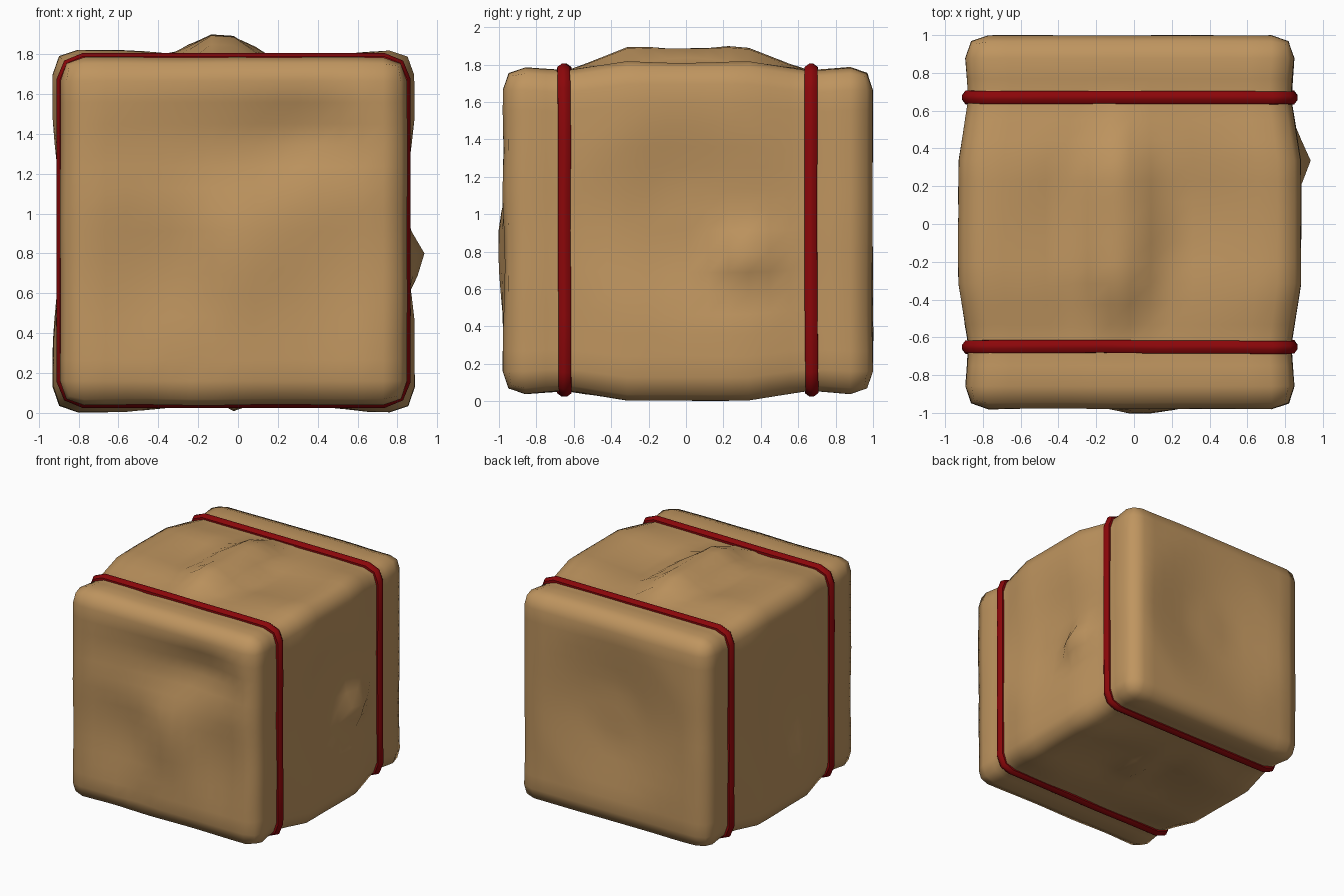
import bpy, bmesh, math
from mathutils import Vector, noise

if "Cube" in bpy.data.objects:
    bpy.data.objects.remove(bpy.data.objects["Cube"])

CENTRE = Vector((-0.022, 0.01, 0.912))
HALF = Vector((0.87, 0.988, 0.872))
R = 0.12


def material(name, colour):
    m = bpy.data.materials.new(name)
    m.diffuse_color = colour
    m.use_nodes = True
    m.node_tree.nodes["Principled BSDF"].inputs["Base Color"].default_value = m.diffuse_color
    return m


def finish(bm, name, mat, angle):
    bmesh.ops.recalc_face_normals(bm, faces=bm.faces)
    me = bpy.data.meshes.new(name)
    bm.to_mesh(me)
    bm.free()
    ob = bpy.data.objects.new(name, me)
    bpy.context.collection.objects.link(ob)
    me.materials.append(mat)
    bpy.context.view_layer.objects.active = ob
    ob.select_set(True)
    bpy.ops.object.shade_smooth_by_angle(angle=math.radians(angle))
    ob.select_set(False)


def lerp_table(t, table):
    for (a, va), (b, vb) in zip(table, table[1:]):
        if t <= b:
            return va + (vb - va) * max(0, t - a) / (b - a)
    return table[-1][1]


# Grid stations along an axis: rounded ends plus an even middle
def stations(half, n):
    k = half - R
    return [-half] + [-k + 2 * k * i / n for i in range(n + 1)] + [half]


# Rounded edges, a little fuller than a true arc
def rounded(p):
    c = Vector([max(-(h - R), min(h - R, v)) for v, h in zip(p, HALF)])
    d = p - c
    return c + (d.normalized() * R).lerp(d, 0.12)


# Pinched under the straps, bulging between them
PINCH = [(0.0, 1.042), (0.32, 1.042), (0.66, 0.98), (0.86, 1.0), (1.0, 1.0)]

# Crumples: axis, side, centre and radii on the other two axes, height, plateau
CRUMPLES = [
    (2, 1, (-0.08, 0.0), (0.24, 0.62), 0.125, 0.5),    # fold on top
    (2, 1, (0.1, 0.0), (0.75, 0.6), -0.06, 0.35),
    (2, 1, (-0.33, -0.45), (0.14, 0.25), -0.02, 0.0),
    (2, -1, (0.05, 0.0), (0.7, 0.62), -0.065, 0.35),   # underside
    (2, -1, (0.0, 0.1), (0.12, 0.4), 0.06, 0.2),
    (0, 1, (0.0, 0.97), (0.65, 0.55), -0.06, 0.35),    # right
    (0, 1, (0.32, 0.78), (0.22, 0.18), 0.1, 0.0),
    (0, 1, (0.3, 0.58), (0.3, 0.14), -0.025, 0.0),
    (0, -1, (0.0, 0.9), (0.55, 0.65), -0.065, 0.25),   # left
    (1, -1, (0.0, 1.33), (0.8, 0.34), -0.055, 0.15),   # front
    (1, -1, (0.35, 1.38), (0.4, 0.26), -0.05, 0.1),
    (1, -1, (0.38, 1.25), (0.12, 0.12), 0.03, 0.0),
    (1, -1, (0.0, 0.8), (0.25, 0.35), 0.03, 0.2),
    (1, -1, (-0.4, 0.7), (0.42, 0.5), -0.04, 0.2),
    (1, -1, (0.5, 0.7), (0.3, 0.5), -0.03, 0.2),
    (1, -1, (-0.25, 0.2), (0.2, 0.12), -0.03, 0.0),
    (1, 1, (0.0, 0.95), (0.7, 0.7), -0.065, 0.35),     # back
]


def crumple(p):
    q = p.copy()
    for ax, side, c, rad, height, flat in CRUMPLES:
        if (p[ax] - CENTRE[ax]) * side < HALF[ax] * 0.9:
            continue
        o = [i for i in range(3) if i != ax]
        d = math.hypot((p[o[0]] - c[0]) / rad[0], (p[o[1]] - c[1]) / rad[1])
        w = min(1, max(0, (1 - d) / (1 - flat)))
        q[ax] += side * height * w
    for ax in range(3):
        s = (p[ax] - CENTRE[ax]) / HALF[ax]
        if abs(s) > 0.95:
            q[ax] += math.copysign(0.005, s) * noise.noise(p * 2.6)
    q.z = max(0, q.z)
    return q


# Wrapped paper parcel
bm = bmesh.new()
st = [stations(HALF[0], 14), stations(HALF[1], 16), stations(HALF[2], 14)]
for ax in range(3):
    a, b = [i for i in range(3) if i != ax]
    for side in (-1, 1):
        grid = []
        for u in st[a]:
            row = []
            for v in st[b]:
                p = Vector((0, 0, 0))
                p[ax], p[a], p[b] = side * HALF[ax], u, v
                p = rounded(p)
                s = lerp_table(abs(p.y), PINCH)
                p.x *= s
                p.z *= s
                row.append(bm.verts.new(p + CENTRE))
            grid.append(row)
        for r0, r1 in zip(grid, grid[1:]):
            for i in range(len(r0) - 1):
                bm.faces.new((r0[i], r1[i], r1[i + 1], r0[i + 1]))
bmesh.ops.remove_doubles(bm, verts=bm.verts, dist=0.0005)
for v in bm.verts:
    v.co = crumple(v.co)
finish(bm, "parcel", material("brown_paper", (0.52, 0.30, 0.115, 1)), 75)


# Strap outline in x-z with three-point corners
def outline(hx, hz, r, n=5):
    pts = []
    for sx, sz, first in ((1, 1, 0), (-1, 1, 90), (-1, -1, 180), (1, -1, 270)):
        for k in range(3):
            t = math.radians(first + 45 * k)
            pts.append(Vector((sx * (hx - r) + r * math.cos(t), 0,
                               sz * (hz - r) + r * math.sin(t))))
    out = []
    for i, p in enumerate(pts):
        nxt = pts[(i + 1) % len(pts)]
        m = n if i % 3 == 2 else 1
        out += [p.lerp(nxt, j / m) for j in range(m)]
    return out


red = material("red_strap", (0.26, 0.002, 0.003, 1))
SECTION = [(-0.05, -0.034), (-0.018, -0.034), (0, -0.01),
           (0, 0.01), (-0.018, 0.034), (-0.05, 0.034)]

for name, y in (("front_strap", -0.65), ("back_strap", 0.67)):
    bm = bmesh.new()
    loops = []
    for off, dy in SECTION:
        ring = []
        for p in outline(0.888 + off, 0.89 + off, 0.13 + off):
            wob = 0.008 * noise.noise(p * 3 + Vector((0, y * 7, 0)))
            ring.append(bm.verts.new((p.x - 0.022, y + dy + wob, p.z + 0.915)))
        loops.append(ring)
    for i, ring in enumerate(loops):
        nxt = loops[(i + 1) % len(loops)]
        for j in range(len(ring)):
            k = (j + 1) % len(ring)
            bm.faces.new((ring[j], ring[k], nxt[k], nxt[j]))
    finish(bm, name, red, 40)
